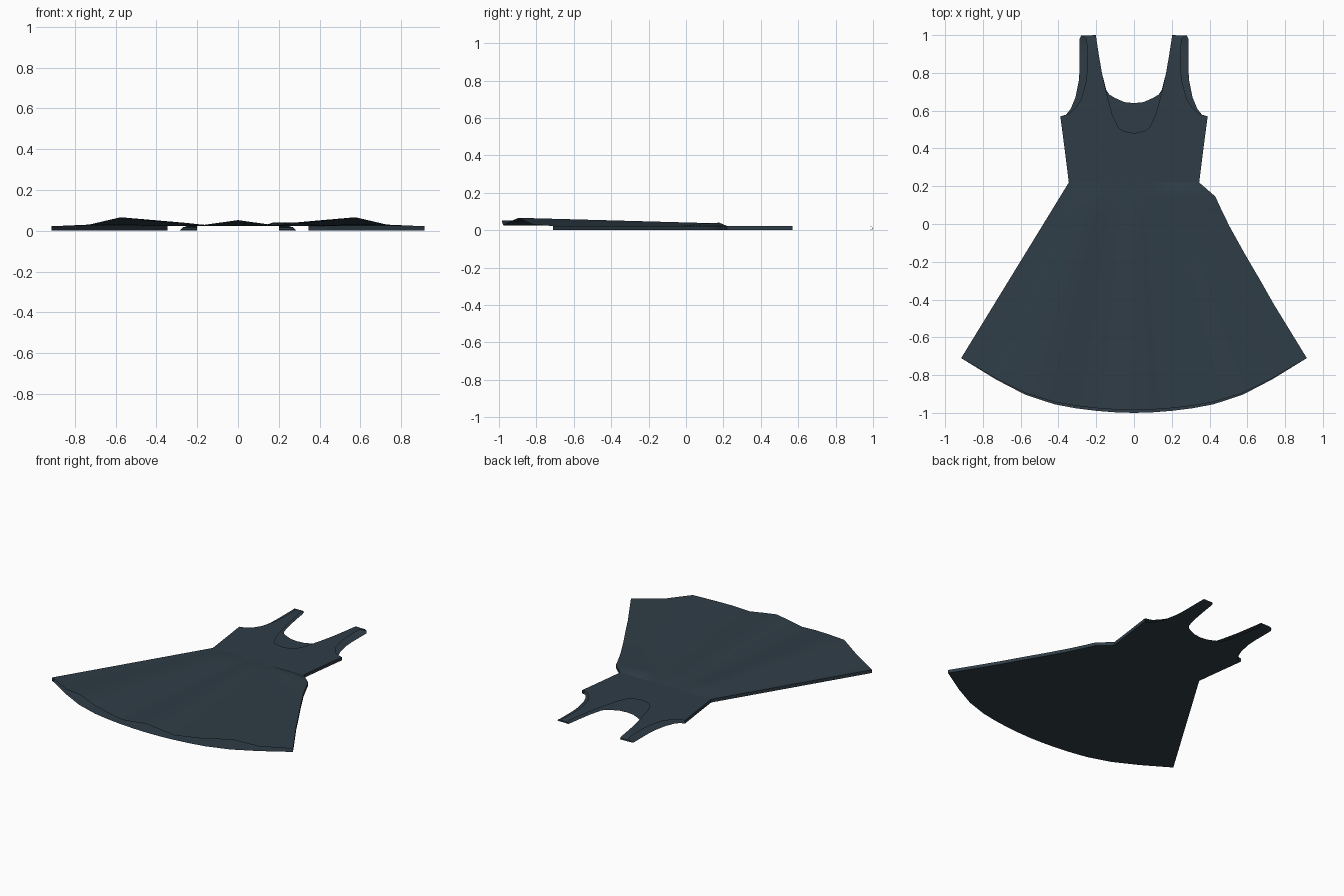
import bpy, bmesh, math
from mathutils import Vector

if "Cube" in bpy.data.objects:
    bpy.data.objects.remove(bpy.data.objects["Cube"])

cloth = bpy.data.materials.new("dark slate cloth")
cloth.diffuse_color = (0.028, 0.046, 0.062, 1)
cloth.use_nodes = True
cloth.node_tree.nodes["Principled BSDF"].inputs["Base Color"].default_value = cloth.diffuse_color
TOP = 0.022   # height of the front layer where it lies flat


def face(bm, pts, out):
    """Add a face whose normal points along out."""
    f = bm.faces.new([bm.verts.new(p) for p in pts])
    f.normal_update()
    if f.normal.dot(Vector(out)) < 0:
        f.normal_flip()


def loft(bm, rows, out):
    for a, b in zip(rows, rows[1:]):
        for i in range(len(a) - 1):
            face(bm, [a[i], a[i + 1], b[i + 1], b[i]], out)


def finish(bm, name):
    bmesh.ops.remove_doubles(bm, verts=bm.verts, dist=0.0005)
    me = bpy.data.meshes.new(name)
    bm.to_mesh(me)
    bm.free()
    me.materials.append(cloth)
    ob = bpy.data.objects.new(name, me)
    bpy.context.collection.objects.link(ob)
    bpy.context.view_layer.objects.active = ob
    ob.select_set(True)
    bpy.ops.object.shade_smooth_by_angle(angle=math.radians(40))
    ob.select_set(False)


# Bodice: rows of (neck or centre point, side or armhole point), waist to strap
front_rows = [((0, .22), (.345, .22)), ((0, .36), (.365, .38)), ((0, .48), (.39, .57)),
              ((.05, .484), (.345, .583)), ((.085, .515), (.31, .615)),
              ((.115, .58), (.28, .66)), ((.147, .70), (.255, .75)),
              ((.17, .80), (.247, .82)), ((.187, .90), (.246, .90)), ((.2, .985), (.252, .98))]
back_rows = [((0, .22), (.345, .22)), ((0, .36), (.365, .38)), ((0, .64), (.39, .57)),
             ((.05, .645), (.36, .578)), ((.10, .667), (.335, .61)),
             ((.13, .685), (.31, .67)), ((.147, .71), (.292, .76)),
             ((.17, .80), (.288, .82)), ((.187, .90), (.288, .90)), ((.2, .985), (.288, .98))]

bm = bmesh.new()
for s in (-1, 1):
    def row(r, z):
        (x0, y0), (x1, y1) = r
        return [(s * (x0 + (x1 - x0) * k / 4), y0 + (y1 - y0) * k / 4, z) for k in range(5)]
    front = [row(r, TOP) for r in front_rows]
    back = [row(r, 0) for r in back_rows]
    loft(bm, front, (0, 0, 1))
    loft(bm, back, (0, 0, -1))
    # side seams
    loft(bm, [[f[-1], b[-1]] for f, b in zip(front[:3], back[:3])], (s, 0, 0))
    # shoulder fold joining the two layers
    hi = row(((.2, .998), (.27, .997)), .017)
    lo = row(((.2, 1.0), (.28, .997)), .006)
    loft(bm, [front[-1], hi, lo, back[-1]], (0, 1, .01))
finish(bm, "bodice")

# Skirt: half hem as (x, y, front height); the folds rise toward the hem
half = [(0, -.985, .052), (.1, -.982, .038), (.2, -.975, .024), (.31, -.962, .036),
        (.42, -.943, .045), (.575, -.895, .066), (.73, -.818, .03), (.915, -.71, TOP)]
hem = [(-x, y, z) for x, y, z in half[:0:-1]] + half
steps = [0, .04, .08, .15, .25, .4, .55, .7, .8, 1]
bulge = {.04: .02, .08: .04, .15: .03, .25: .018, .4: .01, .55: .006}

front, back = [], []
for t in steps:
    fr, br = [], []
    for x, y, h in hem:
        u = x / .915
        px = .345 * u + (x - .345 * u) * t
        if u > 0:
            px += bulge.get(t, 0) * u ** 3
        py = .22 + (y - .22) * t
        z = TOP + (h - TOP) * (.3 + .7 * t) * min(1, t / .08)
        # pucker at the right side of the waist
        if .04 <= t <= .15 and .4 < u < .95:
            z = max(z, .04 - .06 * (t - .04))
        fr.append((px, py, z))
        br.append((px, py - .015 * t * (1 - u * u), 0))
    front.append(fr)
    back.append(br)

bm = bmesh.new()
loft(bm, front, (0, 0, 1))
loft(bm, back, (0, 0, -1))
for i, s in ((0, -1), (-1, 1)):   # side seams, hem left open
    loft(bm, [[f[i], b[i]] for f, b in zip(front, back)], (s, 0, 0))
finish(bm, "skirt")
